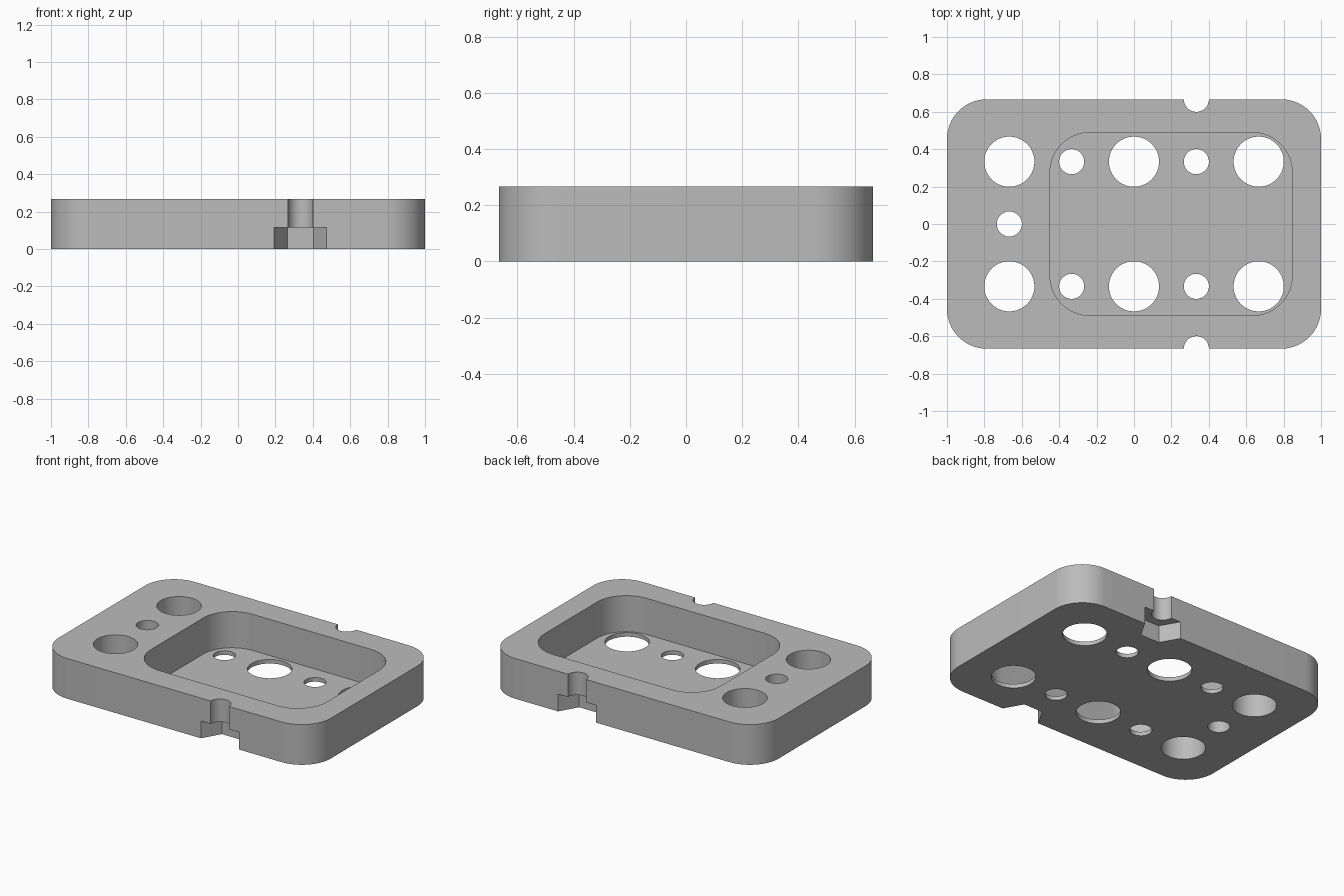
import bpy, bmesh, math

if "Cube" in bpy.data.objects:
    bpy.data.objects.remove(bpy.data.objects["Cube"], do_unlink=True)

LENGTH, WIDTH, HEIGHT = 2.0, 4 / 3, 0.267
CORNER = 0.213
FLOOR = 0.027
NUT_TOP = 0.115
PITCH = 1 / 3
BIG, SMALL, NUT = 0.134, 0.067, 0.14

grey = bpy.data.materials.new("plain grey")
grey.use_nodes = True
colour = (0.5, 0.5, 0.5, 1)
grey.diffuse_color = colour
grey.node_tree.nodes["Principled BSDF"].inputs["Base Color"].default_value = colour


def prism(name, points, z0, z1):
    """Extrude a flat outline from z0 up to z1."""
    bm = bmesh.new()
    base = bm.faces.new([bm.verts.new((x, y, z0)) for x, y in points])
    top = bmesh.ops.extrude_face_region(bm, geom=[base])["geom"]
    bmesh.ops.translate(bm, vec=(0, 0, z1 - z0),
                        verts=[v for v in top if isinstance(v, bmesh.types.BMVert)])
    bmesh.ops.recalc_face_normals(bm, faces=bm.faces)
    mesh = bpy.data.meshes.new(name)
    bm.to_mesh(mesh)
    bm.free()
    mesh.materials.append(grey)
    obj = bpy.data.objects.new(name, mesh)
    bpy.context.collection.objects.link(obj)
    return obj


def circle(x, y, r, n=64):
    return [(x + r * math.cos(math.tau * i / n), y + r * math.sin(math.tau * i / n))
            for i in range(n)]


def rounded_rect(x0, x1, y0, y1, r, n=16):
    centres = [(x1 - r, y1 - r), (x0 + r, y1 - r), (x0 + r, y0 + r), (x1 - r, y0 + r)]
    return [(cx + r * math.cos(math.pi / 2 * (k + i / n)),
             cy + r * math.sin(math.pi / 2 * (k + i / n)))
            for k, (cx, cy) in enumerate(centres) for i in range(n + 1)]


# Rounded plate
plate = prism("plate", rounded_rect(-LENGTH / 2, LENGTH / 2, -WIDTH / 2, WIDTH / 2, CORNER),
              0, HEIGHT)

# Deep pocket in the top
cutters = [prism("pocket_cutter", rounded_rect(-0.449, 0.846, -0.489, 0.489, CORNER),
                 FLOOR, HEIGHT + 0.1)]

# Through holes: two rows alternating large and small, and one on the centre line
holes = [(-2 * PITCH, 0, SMALL)]
for side in (-1, 1):
    holes += [(x * PITCH, side * PITCH, BIG) for x in (-2, 0, 2)]
    holes += [(x * PITCH, side * PITCH, SMALL) for x in (-1, 1)]
    # Half-round notch in each long side
    holes.append((PITCH, side * WIDTH / 2, SMALL))
    # Hexagonal nut recess under the notch
    cutters.append(prism("nut_cutter", circle(PITCH, side * (WIDTH / 2 + 0.0005), NUT, 6),
                         -0.1, NUT_TOP))
cutters += [prism("hole_cutter", circle(x, y, r), -0.2, HEIGHT + 0.2) for x, y, r in holes]

# Cut everything out of the plate
bpy.context.view_layer.objects.active = plate
for cutter in cutters:
    cutter.hide_render = True
    cut = plate.modifiers.new("cut", "BOOLEAN")
    cut.operation = "DIFFERENCE"
    cut.solver = "EXACT"
    cut.object = cutter
    bpy.ops.object.modifier_apply(modifier=cut.name)
    bpy.data.objects.remove(cutter, do_unlink=True)

bpy.ops.object.select_all(action="DESELECT")
plate.select_set(True)
bpy.ops.object.shade_smooth_by_angle(angle=math.radians(30))
